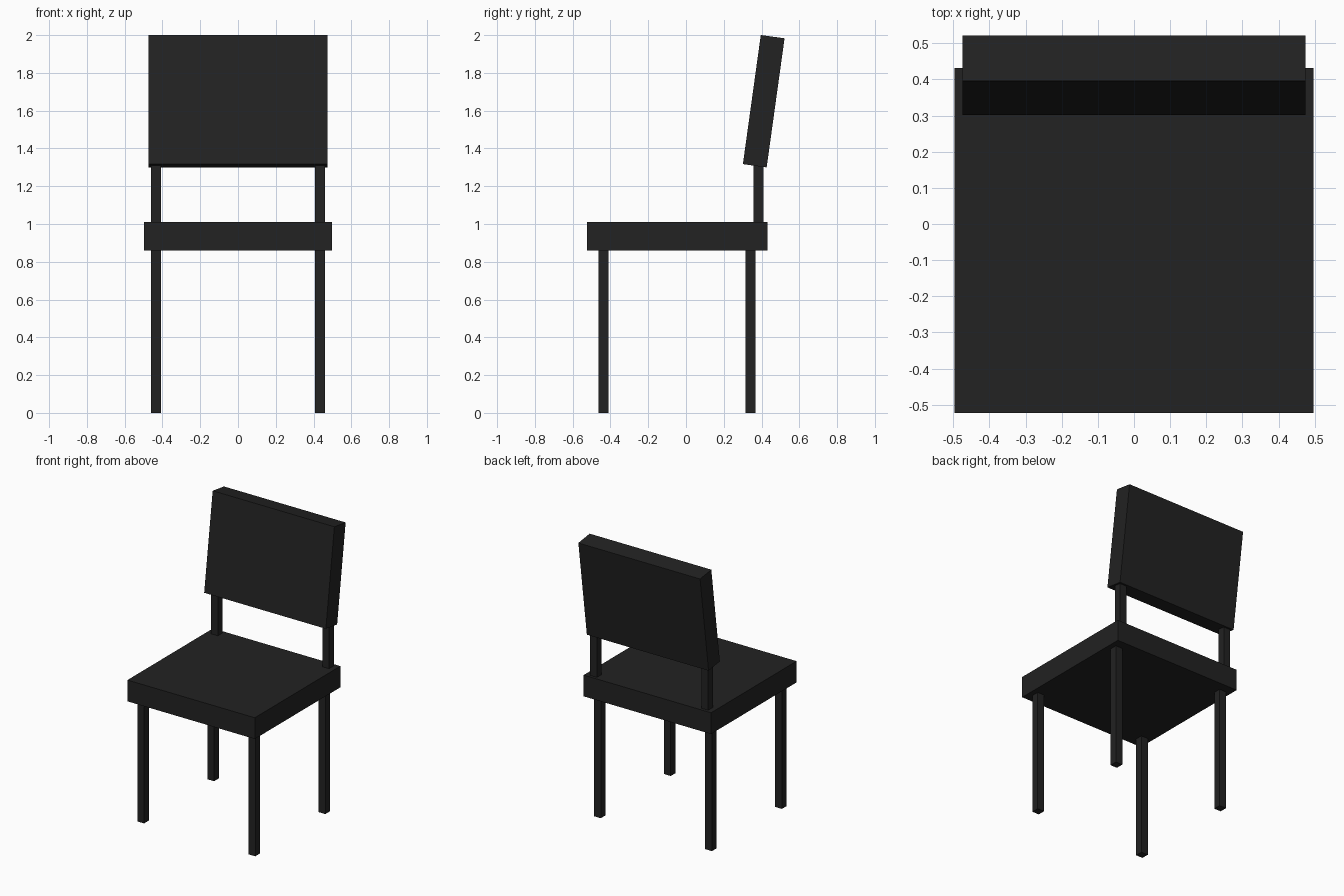
import bpy, bmesh, math
from mathutils import Matrix

if "Cube" in bpy.data.objects:
    bpy.data.objects.remove(bpy.data.objects["Cube"])

black = bpy.data.materials.new("charcoal black")
black.diffuse_color = (0.016, 0.016, 0.016, 1)
black.use_nodes = True
black.node_tree.nodes["Principled BSDF"].inputs["Base Color"].default_value = black.diffuse_color


def box(name, center, size, tilt=0.0):
    """Box of a given size, tilted about x, placed at center."""
    bm = bmesh.new()
    bmesh.ops.create_cube(bm, size=1)
    bm.transform(Matrix.Translation(center) @ Matrix.Rotation(tilt, 4, 'X')
                 @ Matrix.Diagonal((*size, 1)))
    mesh = bpy.data.meshes.new(name)
    bm.to_mesh(mesh)
    bm.free()
    mesh.materials.append(black)
    obj = bpy.data.objects.new(name, mesh)
    bpy.context.collection.objects.link(obj)
    return obj


def span(lo, hi):
    return (lo + hi) / 2, hi - lo


def pair(name, y, z_lo, z_hi):
    """Left and right square posts at depth y."""
    zc, h = span(z_lo, z_hi)
    for side, s in (("left", -1), ("right", 1)):
        box(f"{name}_{side}", (s * 0.434, y, zc), (0.053, 0.053, h))


# Seat slab
box("seat", (0, -0.046, 0.935), (0.994, 0.954, 0.15))

# Legs, and the posts carrying the backrest
pair("front_leg", -0.438, 0, 0.86)
pair("back_leg", 0.342, 0, 0.86)
pair("back_post", 0.384, 1.01, 1.315)

# Backrest leaning backwards
box("backrest", (0, 0.4115, 1.65), (0.95, 0.127, 0.69), math.radians(-7.9))
